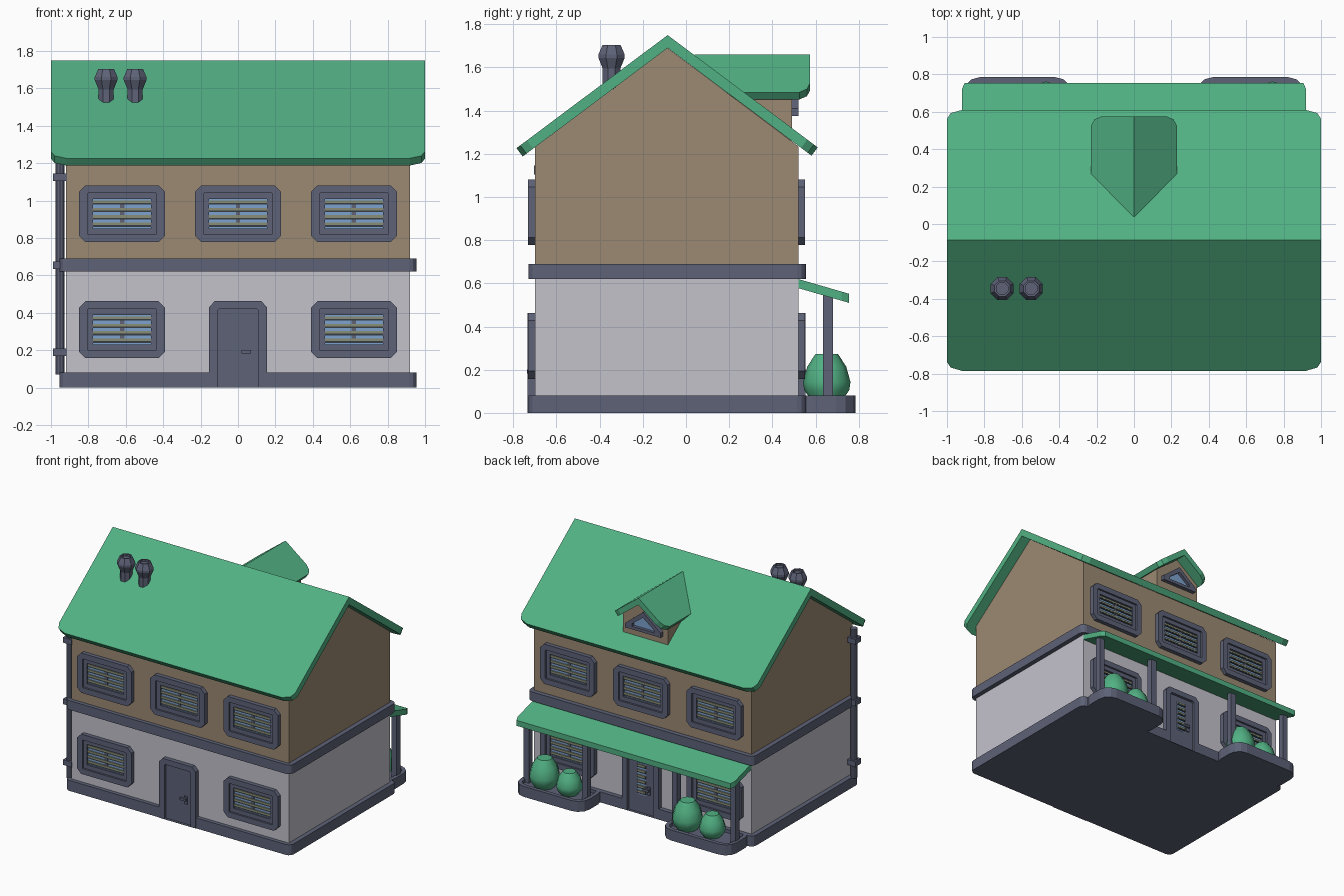
import bpy, bmesh, math

if "Cube" in bpy.data.objects:
    bpy.data.objects.remove(bpy.data.objects["Cube"])

def material(name, rgb):
    m = bpy.data.materials.new(name)
    m.diffuse_color = (*rgb, 1)
    m.use_nodes = True
    m.node_tree.nodes["Principled BSDF"].inputs["Base Color"].default_value = m.diffuse_color
    return m

GREEN = material("roof_green", (0.083, 0.44, 0.23))
BROWN = material("upper_wall_brown", (0.335, 0.253, 0.173))
PALE = material("lower_wall_pale", (0.55, 0.54, 0.60))
SLATE = material("trim_slate", (0.109, 0.122, 0.184))
GLASS = material("glass_blue", (0.20, 0.36, 0.62))
BLIND = material("blind_olive", (0.25, 0.27, 0.18))
DARK = material("blind_shadow", (0.035, 0.045, 0.055))

def finish(bm, name, mat):
    bmesh.ops.recalc_face_normals(bm, faces=bm.faces)
    me = bpy.data.meshes.new(name)
    bm.to_mesh(me)
    bm.free()
    me.materials.append(mat)
    ob = bpy.data.objects.new(name, me)
    bpy.context.collection.objects.link(ob)
    return ob

def prism(name, pts, fn, w0, w1, mat, hole=None):
    """Extrude a 2D outline from w0 to w1; an optional hole of equal count makes a ring."""
    bm = bmesh.new()
    loops = [[bm.verts.new(fn(u, v, w)) for u, v in p]
             for p in ([pts, hole] if hole else [pts]) for w in (w0, w1)]
    n = len(pts)
    def bridge(a, b):
        for i in range(n):
            j = (i + 1) % n
            bm.faces.new((a[i], a[j], b[j], b[i]))
    bridge(loops[0], loops[1])
    if hole:
        bridge(loops[2], loops[3])
        bridge(loops[0], loops[2])
        bridge(loops[1], loops[3])
    else:
        bm.faces.new(loops[0])
        bm.faces.new(loops[1])
    return finish(bm, name, mat)

def lathe(name, x, y, profile, sides, mat):
    bm = bmesh.new()
    rings = [[bm.verts.new((x + r * math.cos((k + .5) * math.tau / sides),
                            y + r * math.sin((k + .5) * math.tau / sides), z))
              for k in range(sides)] for r, z in profile]
    for a, b in zip(rings, rings[1:]):
        for i in range(sides):
            j = (i + 1) % sides
            bm.faces.new((a[i], a[j], b[j], b[i]))
    bm.faces.new(rings[0])
    bm.faces.new(rings[-1])
    return finish(bm, name, mat)

def rect(x0, x1, y0, y1):
    return [(x0, y0), (x1, y0), (x1, y1), (x0, y1)]

def chamfered(hw, hh, c):
    return [(-hw + c, -hh), (hw - c, -hh), (hw, -hh + c), (hw, hh - c),
            (hw - c, hh), (-hw + c, hh), (-hw, hh - c), (-hw, -hh + c)]

def rounded(x0, x1, y0, y1, r, seg=3):
    out = []
    for cx, cy, a in ((x1 - r, y1 - r, 0), (x0 + r, y1 - r, 90),
                      (x0 + r, y0 + r, 180), (x1 - r, y0 + r, 270)):
        for k in range(seg + 1):
            t = math.radians(a + 90 * k / seg)
            out.append((cx + r * math.cos(t), cy + r * math.sin(t)))
    return out

flat = lambda u, v, w: (u, v, w)
along_x = lambda u, v, w: (w, u, v)
FRONT, BACK = -0.70, 0.52
RIDGE_Y, RIDGE_Z, SLOPE = -0.085, 1.75, 0.748

# Walls
prism("lower_walls", rect(-.92, .92, FRONT, BACK), flat, .02, .66, PALE)
prism("upper_walls", [(FRONT, .65), (BACK, .65), (BACK, 1.235), (RIDGE_Y, 1.69), (FRONT, 1.23)],
      along_x, -.92, .92, BROWN)
prism("floor_band", rounded(-.955, .955, -.73, .555, .04), flat, .62, .69, SLATE)

# Base slab, notched at both doors
base = prism("base_slab", rounded(-.955, .955, -.73, .555, .04), flat, 0, .08, SLATE)
cut = prism("door_notch_cutter", rect(-.15, .15, -.9, -.705), flat, -.1, .2, SLATE)
cut2 = prism("back_notch_cutter", rect(-.15, .15, .525, .9), flat, -.1, .2, SLATE)
for c in (cut, cut2):
    c.hide_render = True
    c.hide_set(True)
    b = base.modifiers.new("notch", 'BOOLEAN')
    b.object = c
    b.solver = 'EXACT'

# Main roof slopes
cs = 1 / math.hypot(1, SLOPE)
sn = SLOPE * cs
for side, run in ((-1, .70), (1, .695)):
    L = run / cs
    def slope_fn(u, v, w, side=side):
        s = max(v, w * SLOPE)
        return (u, RIDGE_Y + side * (s * cs - w * sn), RIDGE_Z - s * sn - w * cs)
    outline = [(-1, 0), (1, 0), (1, L - .06), (.98, L - .022), (.92, L),
               (-.92, L), (-.98, L - .022), (-1, L - .06)]
    prism("roof_slope", outline, slope_fn, 0, .048, GREEN)

# Dormer
DS = .76
dc = 1 / math.hypot(1, DS)
ds = DS * dc
dl = .23 / dc
for side in (-1, 1):
    def dormer_fn(u, v, w, side=side):
        s = max(v, w * DS)
        return (side * (s * dc - w * ds), u, 1.66 - s * ds - w * dc)
    prism("dormer_roof", [(.04, 0), (.575, 0), (.575, dl - .07), (.56, dl - .025), (.525, dl), (.04, dl)],
          dormer_fn, 0, .042, GREEN)
along_y = lambda u, v, w: (u, w, v)
prism("dormer_walls", [(-.19, 1.26), (.19, 1.26), (.19, 1.46), (0, 1.605), (-.19, 1.46)],
      along_y, .1, .49, BROWN)
tri = [(-.15, 1.375), (.15, 1.375), (.15, 1.41), (0, 1.53), (-.15, 1.41)]
tri_in = [(u * .62, 1.43 + (v - 1.43) * .58) for u, v in tri]
prism("dormer_window_frame", tri, along_y, .485, .52, SLATE, tri_in)
prism("dormer_glass", tri_in, along_y, .485, .497, GLASS)

def wall_fn(side, cx, cz):
    wall = FRONT if side < 0 else BACK
    return lambda u, v, w: (cx - side * u, wall + side * w, cz + v)

def blinds(fn, hw, hh, count):
    """Glass with horizontal slats in front of it."""
    prism("window_glass", rect(-hw, hw, -hh, hh), fn, -.01, .004, GLASS)
    step = 2 * hh / count
    for i in range(count):
        z = -hh + (i + .5) * step
        prism("blind_slat", rect(-hw, hw, z - step * .05, z + step * .3), fn, .003, .012, BLIND)
        prism("slat_underside", rect(-hw, hw, z - step * .28, z - step * .05), fn, .003, .010, DARK)

def window(side, cx, cz):
    fn = wall_fn(side, cx, cz)
    prism("window_frame", chamfered(.23, .152, .035), fn, -.01, .032, SLATE, chamfered(.185, .11, .004))
    prism("window_sash", rect(-.186, .186, -.111, .111), fn, -.01, .018, SLATE, rect(-.155, .155, -.078, .078))
    blinds(fn, .156, .079, 4)
    prism("blind_clip", rect(-.012, .012, -.06, .06), fn, .003, .009, SLATE)

def door(side):
    fn = wall_fn(side, 0, 0)
    outer = [(-.155, 0), (.155, 0), (.155, .43), (.125, .462), (-.125, .462), (-.155, .43)]
    inner = [(-.11, .002), (.11, .002), (.11, .412), (.102, .42), (-.102, .42), (-.11, .412)]
    prism("door_frame", outer, fn, -.01, .034, SLATE, inner)
    prism("door_leaf", inner, fn, -.01, .014, SLATE)
    prism("handle_plate", rect(.048, .074, .155, .215), fn, .01, .022, SLATE)
    prism("handle_lever", rect(.02, .07, .183, .2), fn, .02, .036, SLATE)
    if side > 0:
        pane = wall_fn(side, 0, .26)
        raised = lambda u, v, w: pane(u, v, w + .012)
        blinds(raised, .035, .12, 6)

# Windows and doors on front and back
for side in (-1, 1):
    for cx in (-.62, 0, .62):
        window(side, cx, .93)
    for cx in (-.62, .62):
        window(side, cx, .31)
    door(side)

# Porch roof
prism("porch_roof", [(-.92, 0), (.92, 0), (.92, .2), (.905, .235), (-.905, .235), (-.92, .2)],
      lambda u, v, w: (u, BACK + v, .62 - v * .29 - w), 0, .042, GREEN)

# Planters, porch posts and bushes
for m in (-1, 1):
    x0, x1 = sorted((m * .33, m * .915))
    prism("planter_floor", rounded(x0 + .01, x1 - .01, .5, .775, .08), flat, 0, .055, SLATE)
    prism("planter_rim", rounded(x0, x1, .5, .785, .09), flat, 0, .08, SLATE,
          rounded(x0 + .03, x1 - .03, .53, .755, .06))
    for px in (.38, .875):
        prism("porch_post", rect(m * px - .022, m * px + .022, .635, .68), flat, .03, .56, SLATE)
for cx, r, top in ((.74, .11, .272), (.53, .095, .225), (-.47, .11, .272), (-.68, .095, .225)):
    h = top - .05
    ob = lathe("bush", cx, .652, [(r * .6, .05), (r * .95, .05 + h * .25), (r, .05 + h * .42),
               (r * .82, .05 + h * .74), (r * .48, top)], 10, GREEN)
    for p in ob.data.polygons:
        p.use_smooth = abs(p.normal.z) < .95

# Chimney pots
for cx in (-.705, -.55):
    lathe("chimney_pot", cx, -.345, [(.044, 1.42), (.044, 1.595), (.066, 1.645), (.066, 1.66),
          (.045, 1.705), (.034, 1.705), (.034, 1.69)], 8, SLATE)

# Drainpipe with clamps
lathe("drainpipe", -.952, -.67, [(.026, .07), (.026, 1.21)], 10, SLATE)
for z in (.19, .655, 1.125):
    prism("pipe_clamp", rect(-.988, -.915, -.705, -.635), flat, z - .02, z + .02, SLATE)
